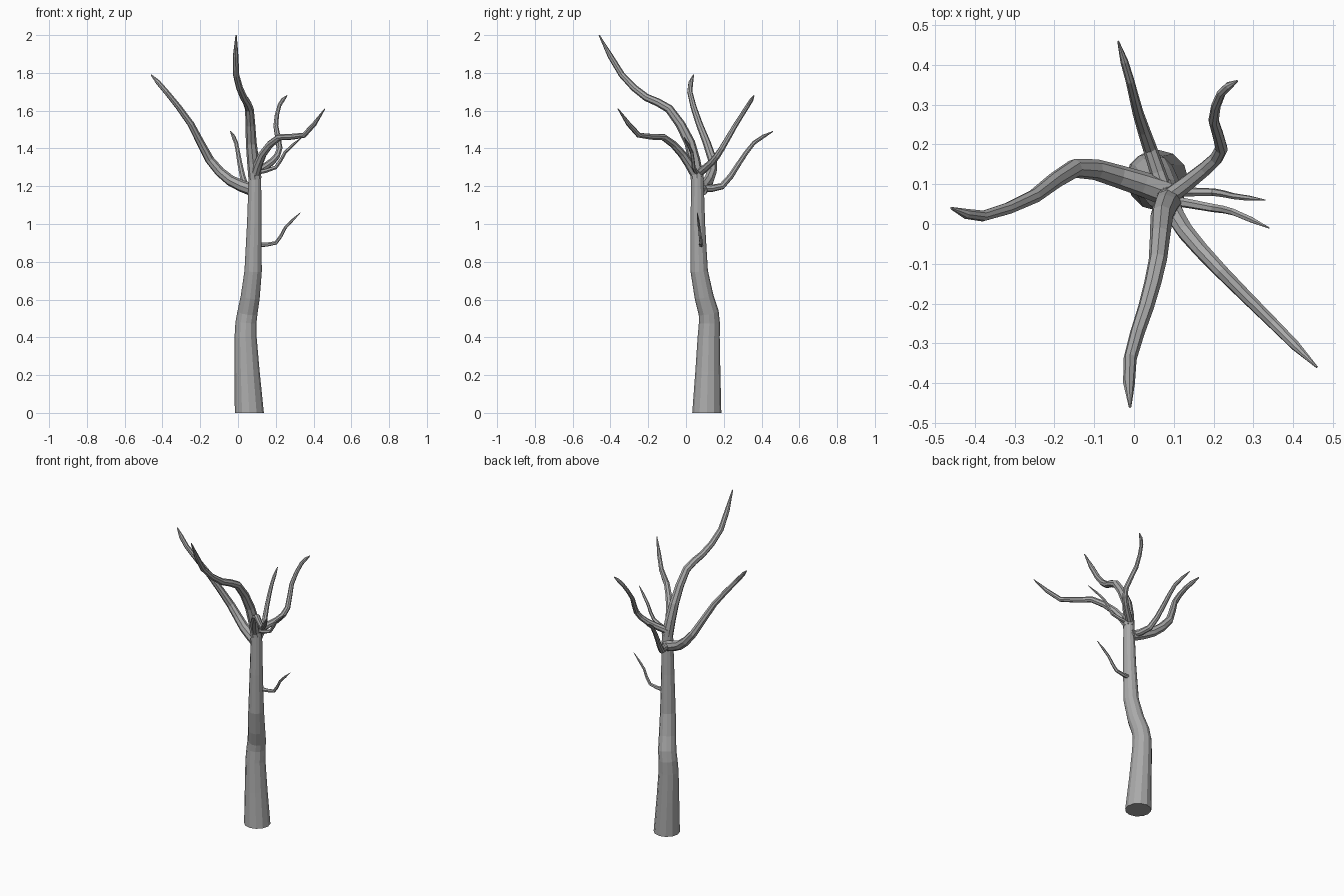
import bpy, bmesh, math
from mathutils import Vector

cube = bpy.data.objects.get("Cube")
if cube:
    bpy.data.objects.remove(cube, do_unlink=True)

bark = bpy.data.materials.new("grey bark")
bark.use_nodes = True
grey = (0.4, 0.4, 0.4, 1)
bark.diffuse_color = grey
bark.node_tree.nodes["Principled BSDF"].inputs["Base Color"].default_value = grey


def bend(points):
    """Add a point on the smooth curve halfway along every span."""
    points = [Vector(point) for point in points]
    before_start = 2 * points[0] - points[1]
    after_end = 2 * points[-1] - points[-2]
    padded = [before_start, *points, after_end]
    path = []
    for before, start, end, after in zip(padded, padded[1:], padded[2:], padded[3:]):
        middle = (start + end) / 2
        path += [start, middle + (start + end - before - after) / 16]
    return path + [points[-1]]


def limb(name, points, thick, thin, sides=8, pointed=True):
    """Faceted tube along a bent path, narrowing evenly from thick to thin."""
    path = bend(points)
    last = len(path) - 1
    steps = [(end - start).length for start, end in zip(path, path[1:])]
    bm = bmesh.new()
    rings = []
    side = Vector((1, 0, 0))
    for i, centre in enumerate(path):
        travelled = sum(steps[:i]) / sum(steps)
        radius = thick * (thin / thick) ** travelled
        if pointed and i == last:
            radius = thin / 4
        axis = (path[min(i + 1, last)] - path[max(i - 1, 0)]).normalized()
        # The trunk foot is cut level with the ground
        if centre.z == 0:
            axis = Vector((0, 0, 1))
        # Carry the side direction along so the tube does not twist
        side = (side - axis * side.dot(axis)).normalized()
        across = axis.cross(side)
        ring = []
        for k in range(sides):
            angle = math.tau * k / sides
            offset = side * math.cos(angle) + across * math.sin(angle)
            ring.append(bm.verts.new(centre + radius * offset))
        rings.append(ring)
    for low, high in zip(rings, rings[1:]):
        for k in range(sides):
            n = (k + 1) % sides
            bm.faces.new((low[k], low[n], high[n], high[k]))
    bm.faces.new(reversed(rings[0]))
    bm.faces.new(rings[-1])
    mesh = bpy.data.meshes.new(name)
    bm.to_mesh(mesh)
    bm.free()
    mesh.materials.append(bark)
    obj = bpy.data.objects.new(name, mesh)
    bpy.context.collection.objects.link(obj)


# Trunk and the tall leader that grows out of its top
limb("trunk",
     [(.06, .11, 0), (.04, .12, .4), (.05, .12, .53), (.08, .07, .75), (.09, .06, 1.28)],
     thick=.077, thin=.032, sides=12, pointed=False)
limb("tall_front_branch",
     [(.09, .06, 1.24), (.07, .02, 1.43), (.06, -.09, 1.61),
      (.03, -.21, 1.67), (-.01, -.34, 1.79), (-.01, -.46, 2)],
     thick=.035, thin=.013)

# Main side branches
limb("right_branch",
     [(.08, .08, 1.18), (-.04, .12, 1.23), (-.15, .14, 1.34),
      (-.25, .07, 1.53), (-.38, .02, 1.7), (-.46, .04, 1.79)],
     thick=.034, thin=.012)
limb("back_branch",
     [(.08, .07, 1.19), (.04, .19, 1.2), (.01, .28, 1.32), (-.01, .36, 1.43), (-.04, .46, 1.49)],
     thick=.022, thin=.009)
limb("back_left_branch",
     [(.09, .07, 1.27), (.18, .14, 1.33), (.22, .19, 1.4),
      (.2, .26, 1.52), (.22, .33, 1.63), (.26, .36, 1.68)],
     thick=.022, thin=.01)
limb("front_left_branch",
     [(.09, .05, 1.26), (.13, -.02, 1.37), (.22, -.12, 1.46), (.35, -.25, 1.47), (.46, -.36, 1.61)],
     thick=.026, thin=.011)

# Thin twigs on the left
limb("upper_twig",
     [(.09, .06, 1.27), (.2, .04, 1.3), (.25, .03, 1.38), (.34, -.01, 1.46)],
     thick=.013, thin=.007, sides=6)
limb("lower_twig",
     [(.09, .08, .89), (.2, .08, .9), (.25, .07, .98), (.33, .06, 1.06)],
     thick=.013, thin=.006, sides=6)
